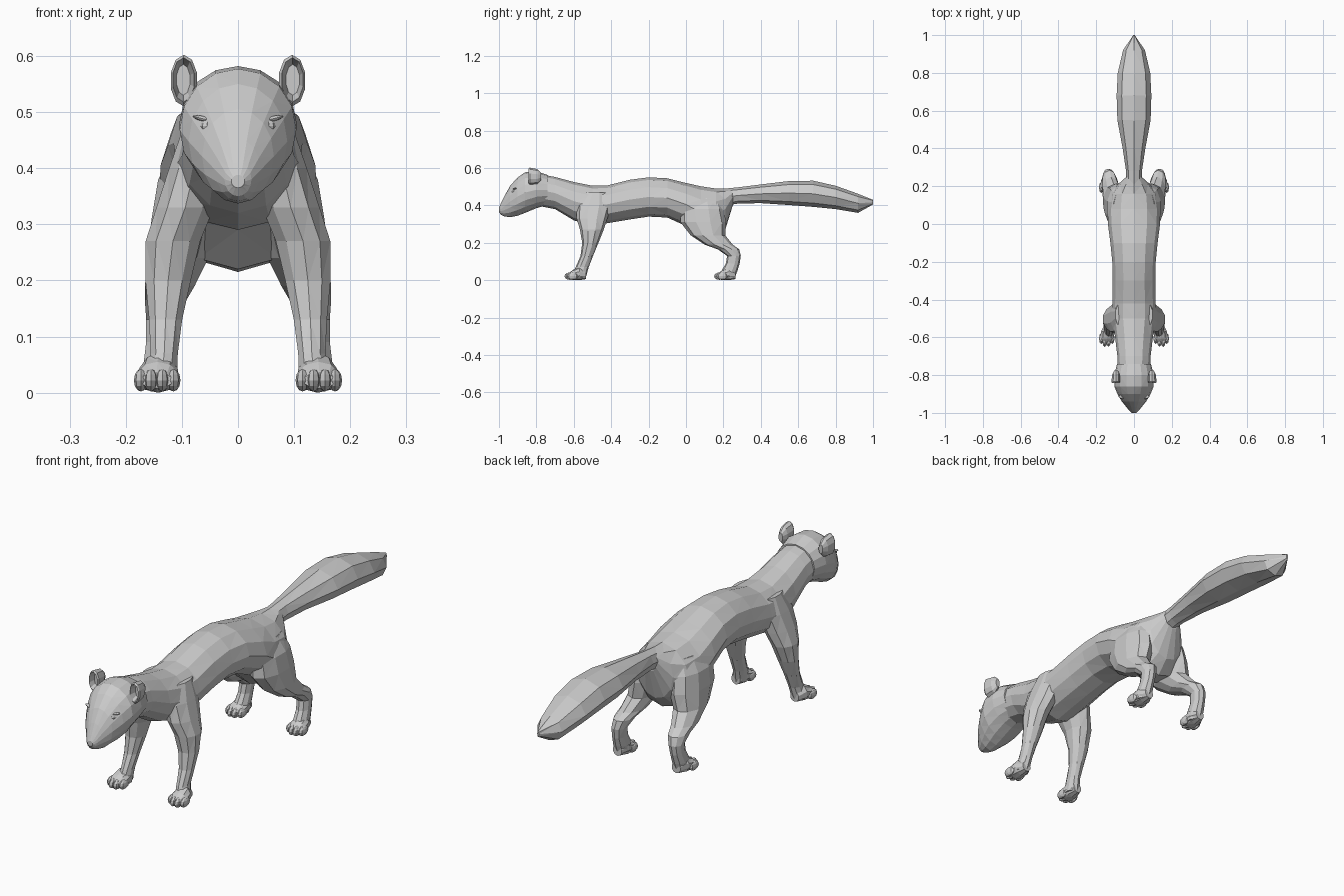
import bpy, bmesh
from math import sin, cos, pi
from mathutils import Vector, Matrix


def finish(name, bm, mirror=False):
    bmesh.ops.recalc_face_normals(bm, faces=bm.faces)
    bmesh.ops.triangulate(bm, faces=[f for f in bm.faces if len(f.verts) == 4],
                          quad_method='SHORT_EDGE')
    me = bpy.data.meshes.new(name)
    bm.to_mesh(me)
    bm.free()
    ob = bpy.data.objects.new(name, me)
    bpy.context.collection.objects.link(ob)
    if mirror:
        ob.modifiers.new("Mirror", 'MIRROR')
    return ob


def loft(bm, axis, rows, n=12):
    """Skin elliptical rings; row = (position, x0, x1, low, high) along y or z."""
    rings = []
    for p, x0, x1, lo, hi in rows:
        ring = []
        for i in range(n):
            a = 2 * pi * i / n
            x = (x0 + x1) / 2 + (x1 - x0) / 2 * sin(a)
            q = (lo + hi) / 2 + (hi - lo) / 2 * cos(a)
            ring.append(bm.verts.new((x, p, q) if axis == 'y' else (x, q, p)))
        rings.append(ring)
    for a, b in zip(rings, rings[1:]):
        for i in range(n):
            j = (i + 1) % n
            bm.faces.new((a[i], a[j], b[j], b[i]))
    bm.faces.new(rings[0])
    bm.faces.new(rings[-1])


def centred(rows):
    return [(y, -w, w, lo, hi) for y, w, lo, hi in rows]


def blob(bm, c, r, rot=0, u=8, v=6):
    m = Matrix.Translation(Vector(c)) @ Matrix.Rotation(rot, 4, 'Y') @ Matrix.Diagonal((*r, 1))
    bmesh.ops.create_uvsphere(bm, u_segments=u, v_segments=v, radius=1, matrix=m)


# Torso and neck
bm = bmesh.new()
loft(bm, 'y', centred([
    (-.80, .085, .40, .57), (-.70, .088, .38, .552), (-.60, .10, .32, .525),
    (-.50, .115, .29, .505), (-.42, .115, .305, .507), (-.30, .113, .325, .537),
    (-.20, .115, .34, .55), (-.10, .125, .335, .545), (0, .138, .29, .52),
    (.08, .14, .22, .502), (.16, .128, .215, .49), (.21, .085, .27, .49),
    (.25, .04, .40, .49)]))
finish("torso", bm)

# Bushy tail
bm = bmesh.new()
loft(bm, 'y', centred([
    (.16, .04, .39, .485), (.28, .042, .41, .497), (.40, .06, .412, .512),
    (.55, .088, .402, .53), (.68, .092, .392, .532), (.80, .086, .38, .505),
    (.92, .058, .36, .462), (1.0, .004, .405, .43)]), 8)
finish("tail", bm)

# Head with pointed muzzle
bm = bmesh.new()
loft(bm, 'y', centred([
    (-1.0, .012, .365, .388), (-.99, .024, .35, .41), (-.97, .040, .341, .452),
    (-.94, .064, .337, .505), (-.90, .088, .345, .55), (-.86, .104, .36, .577),
    (-.80, .104, .385, .582), (-.74, .09, .402, .563)]), 16)
finish("head", bm)

# Nose
bm = bmesh.new()
blob(bm, (0, -.988, .372), (.02, .012, .013))
finish("nose", bm)

# Eyes with brows
bm = bmesh.new()
blob(bm, (.055, -.921, .475), (.012, .012, .011))
finish("eye", bm, True)
bm = bmesh.new()
blob(bm, (.058, -.914, .487), (.024, .012, .005), -.25)
finish("brow", bm, True)

# Cupped ears: back, rim, then a hollow turned back inside
bm = bmesh.new()
loft(bm, 'y', [
    (-.775, .085, .105, .535, .575), (-.795, .075, .116, .515, .594),
    (-.835, .072, .121, .51, .602), (-.842, .077, .117, .518, .597),
    (-.815, .085, .110, .53, .585)], 10)
finish("ear", bm, True)

# Front legs
bm = bmesh.new()
loft(bm, 'z', [
    (.47, .04, .10, -.54, -.42), (.40, .03, .125, -.585, -.40),
    (.33, .04, .148, -.585, -.42), (.27, .065, .167, -.567, -.44),
    (.20, .082, .167, -.555, -.468), (.13, .098, .16, -.564, -.497),
    (.07, .106, .157, -.59, -.52), (.015, .108, .168, -.61, -.535)], 10)
finish("front_leg", bm, True)

# Hind legs with thigh and hock
bm = bmesh.new()
loft(bm, 'z', [
    (.44, .03, .11, -.02, .18), (.38, .03, .145, -.03, .20),
    (.31, .03, .157, -.03, .215), (.24, .05, .165, .025, .21),
    (.19, .075, .168, .10, .25), (.165, .09, .168, .17, .285),
    (.13, .105, .165, .22, .293), (.09, .11, .165, .213, .287),
    (.05, .108, .17, .19, .275), (.01, .11, .17, .18, .26)], 10)
finish("hind_leg", bm, True)

# Paws, each a pad with four toes
for name, y in (("front_paw", -.65), ("hind_paw", .15)):
    bm = bmesh.new()
    loft(bm, 'y', [
        (y + .02, .115, .175, .008, .035), (y + .045, .105, .182, 0, .055),
        (y + .08, .106, .176, 0, .07), (y + .115, .118, .16, .006, .05)], 10)
    for i, x in enumerate((.115, .135, .155, .173)):
        back = .014 if i in (0, 3) else 0
        blob(bm, (x, y + .03 + back, .022), (.0125, .03, .02))
    finish(name, bm, True)
